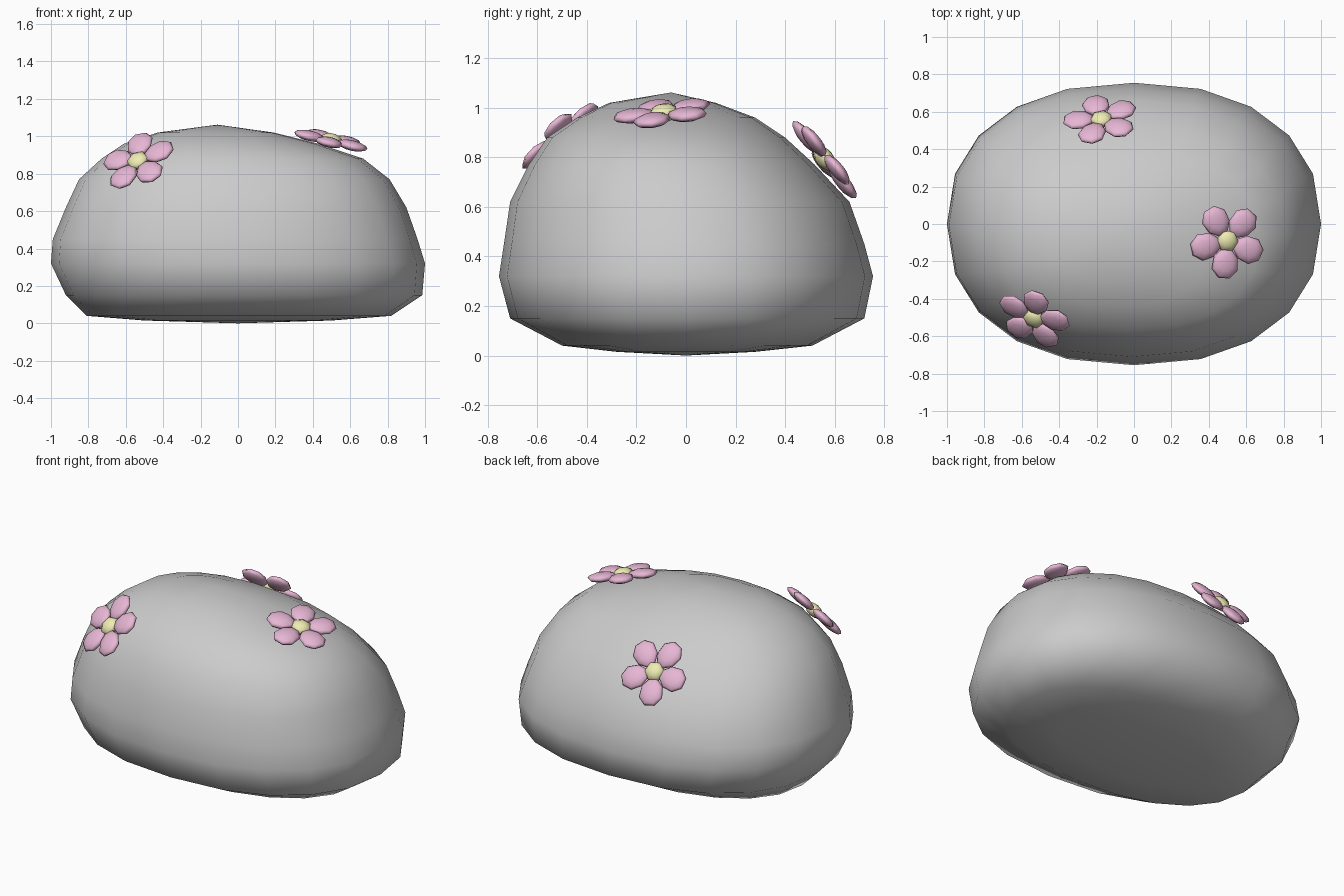
import bpy, bmesh
from math import cos, sin, pi, tau
from mathutils import Vector, Matrix

if "Cube" in bpy.data.objects:
    bpy.data.objects.remove(bpy.data.objects["Cube"])


def material(name, colour):
    m = bpy.data.materials.new(name)
    m.diffuse_color = (*colour, 1)
    m.use_nodes = True
    m.node_tree.nodes["Principled BSDF"].inputs["Base Color"].default_value = m.diffuse_color
    return m


def finish(name, bm, mat=None, matrix=None):
    bmesh.ops.recalc_face_normals(bm, faces=bm.faces)
    me = bpy.data.meshes.new(name)
    bm.to_mesh(me)
    bm.free()
    for p in me.polygons:
        p.use_smooth = True
    ob = bpy.data.objects.new(name, me)
    bpy.context.collection.objects.link(ob)
    if mat:
        me.materials.append(mat)
    if matrix:
        ob.matrix_world = matrix
    return ob


# Boulder: rounded rings lofted from the base to the crown
LEVELS = [  # z, x min, x max, y min, y max
    (0.015, -0.50, 0.50, -0.28, 0.28),
    (0.04, -0.81, 0.82, -0.50, 0.51),
    (0.15, -0.92, 0.985, -0.71, 0.72),
    (0.32, -1.00, 1.00, -0.755, 0.755),
    (0.45, -0.99, 0.96, -0.735, 0.72),
    (0.62, -0.92, 0.90, -0.71, 0.66),
    (0.77, -0.85, 0.81, -0.635, 0.52),
    (0.88, -0.73, 0.67, -0.56, 0.40),
    (0.96, -0.61, 0.43, -0.44, 0.28),
    (1.02, -0.43, 0.19, -0.31, 0.12),
]
SIDES = 20


def power(v, e):
    return (1 if v >= 0 else -1) * abs(v) ** e


bm = bmesh.new()
rings = []
for z, x0, x1, y0, y1 in LEVELS:
    ring = []
    for i in range(SIDES):
        a = tau * i / SIDES
        x = (x0 + x1) / 2 + (x1 - x0) / 2 * power(cos(a), 0.88)
        y = (y0 + y1) / 2 + (y1 - y0) / 2 * power(sin(a), 0.88)
        ring.append(bm.verts.new((x, y, z)))
    rings.append(ring)
for lo, hi in zip(rings, rings[1:]):
    for i in range(SIDES):
        j = (i + 1) % SIDES
        bm.faces.new((lo[i], lo[j], hi[j], hi[i]))
for ring, tip in ((rings[0], (0, 0, 0)), (rings[-1], (-0.11, -0.06, 1.062))):
    v = bm.verts.new(tip)
    for i in range(SIDES):
        bm.faces.new((ring[i], ring[(i + 1) % SIDES], v))
finish("boulder", bm)

# Flowers: five flattened petals round a domed centre
pink = material("petal_pink", (0.80, 0.47, 0.66))
yellow = material("centre_yellow", (0.86, 0.85, 0.45))


def flower(name, centre, normal, first_petal):
    n = Vector(normal).normalized()
    u = Vector(first_petal)
    u = (u - n * u.dot(n)).normalized()
    w = n.cross(u)
    frame = Matrix((u, w, n)).transposed().to_4x4()
    frame.translation = centre

    bm = bmesh.new()
    for k in range(5):
        new = bmesh.ops.create_uvsphere(bm, u_segments=8, v_segments=6, radius=1)["verts"]
        bmesh.ops.rotate(bm, verts=new, matrix=Matrix.Rotation(pi / 8, 3, 'Z'))
        turn = Matrix.Rotation(tau * k / 5, 3, 'Z')
        for v in new:
            x, y, z = v.co
            v.co = turn @ Vector((0.122 + 0.086 * x, 0.074 * y * (1 + 0.12 * x), 0.027 * z))
    finish(name + "_petals", bm, pink, frame)

    bm = bmesh.new()
    bmesh.ops.create_uvsphere(bm, u_segments=6, v_segments=6, radius=1)
    bmesh.ops.scale(bm, verts=bm.verts, vec=(0.062, 0.062, 0.036))
    finish(name + "_centre", bm, yellow, frame)


flower("right_flower", (0.50, -0.09, 0.98), (0.22, -0.12, 1), (-0.01, -0.13, 0))
flower("front_flower", (-0.535, -0.505, 0.868), (-0.35, -0.65, 0.67), (0.01, 0.10, 0.11))
flower("back_flower", (-0.175, 0.56, 0.795), (-0.1, 0.77, 0.62), (-0.03, 0.08, -0.10))
